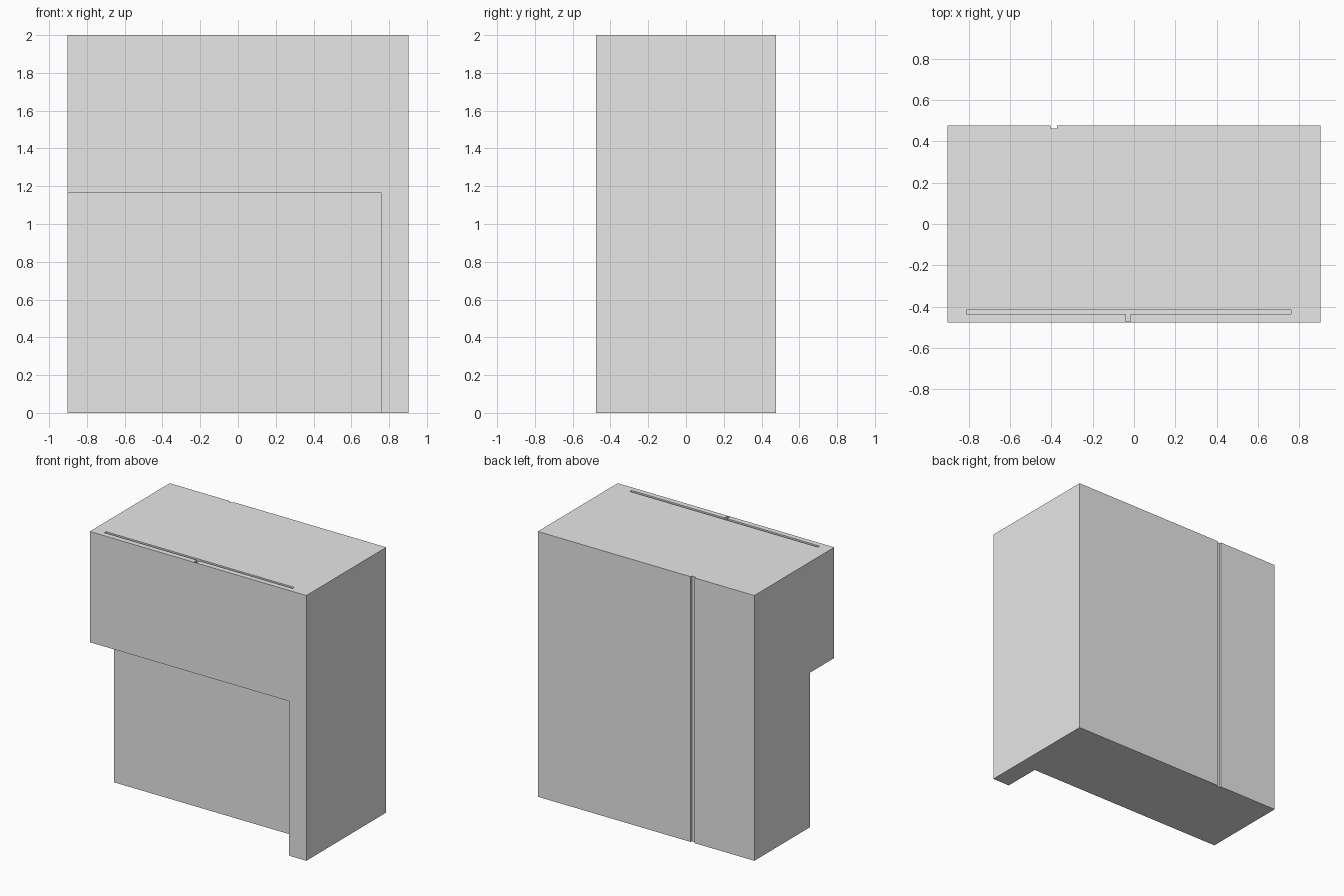
import bpy

default = bpy.data.objects.get("Cube")
if default:
    bpy.data.objects.remove(default, do_unlink=True)

WIDTH, DEPTH, HEIGHT = 1.806, 0.952, 2.0
FRONT, BACK = -DEPTH / 2, DEPTH / 2

grey = bpy.data.materials.new("light grey")
grey.use_nodes = True
grey.diffuse_color = (0.8, 0.8, 0.8, 1)
grey.node_tree.nodes["Principled BSDF"].inputs["Base Color"].default_value = (0.8, 0.8, 0.8, 1)


def box(name, x, y, z):
    """Box spanning the given (low, high) range on each axis."""
    spans = (x, y, z)
    bpy.ops.mesh.primitive_cube_add(size=1, location=[(a + b) / 2 for a, b in spans])
    obj = bpy.context.object
    obj.name = name
    obj.scale = [b - a for a, b in spans]
    bpy.ops.object.transform_apply(location=True, rotation=False, scale=True)
    obj.data.materials.append(grey)
    return obj


def cut(target, name, x, y, z):
    """Cut a box-shaped pocket out of the target."""
    cutter = box(name, x, y, z)
    cutter.hide_render = True
    mod = target.modifiers.new(name, "BOOLEAN")
    mod.operation = "DIFFERENCE"
    mod.solver = "EXACT"
    mod.object = cutter
    bpy.ops.object.select_all(action="DESELECT")
    bpy.context.view_layer.objects.active = target
    target.select_set(True)
    bpy.ops.object.modifier_apply(modifier=mod.name)
    bpy.data.objects.remove(cutter, do_unlink=True)


# Main block
body = box("cabinet_body", (-WIDTH / 2, WIDTH / 2), (FRONT, BACK), (0, HEIGHT))

# Lower front recess, leaving the overhang and one narrow leg
cut(body, "front_recess", (-1.2, 0.76), (-1, -0.19), (-0.5, 1.165))

# Long thin slot along the top front edge
cut(body, "top_slot", (-0.81, 0.76), (-0.435, -0.415), (HEIGHT - 0.1, HEIGHT + 0.1))

# Small notch between the slot and the front face
cut(body, "slot_notch", (-0.038, -0.016), (FRONT + 0.004, -0.425), (HEIGHT - 0.1, HEIGHT + 0.1))

# Full-height shallow groove in the back
cut(body, "back_groove", (-0.405, -0.372), (BACK - 0.014, BACK + 0.1), (-0.5, HEIGHT + 0.5))
